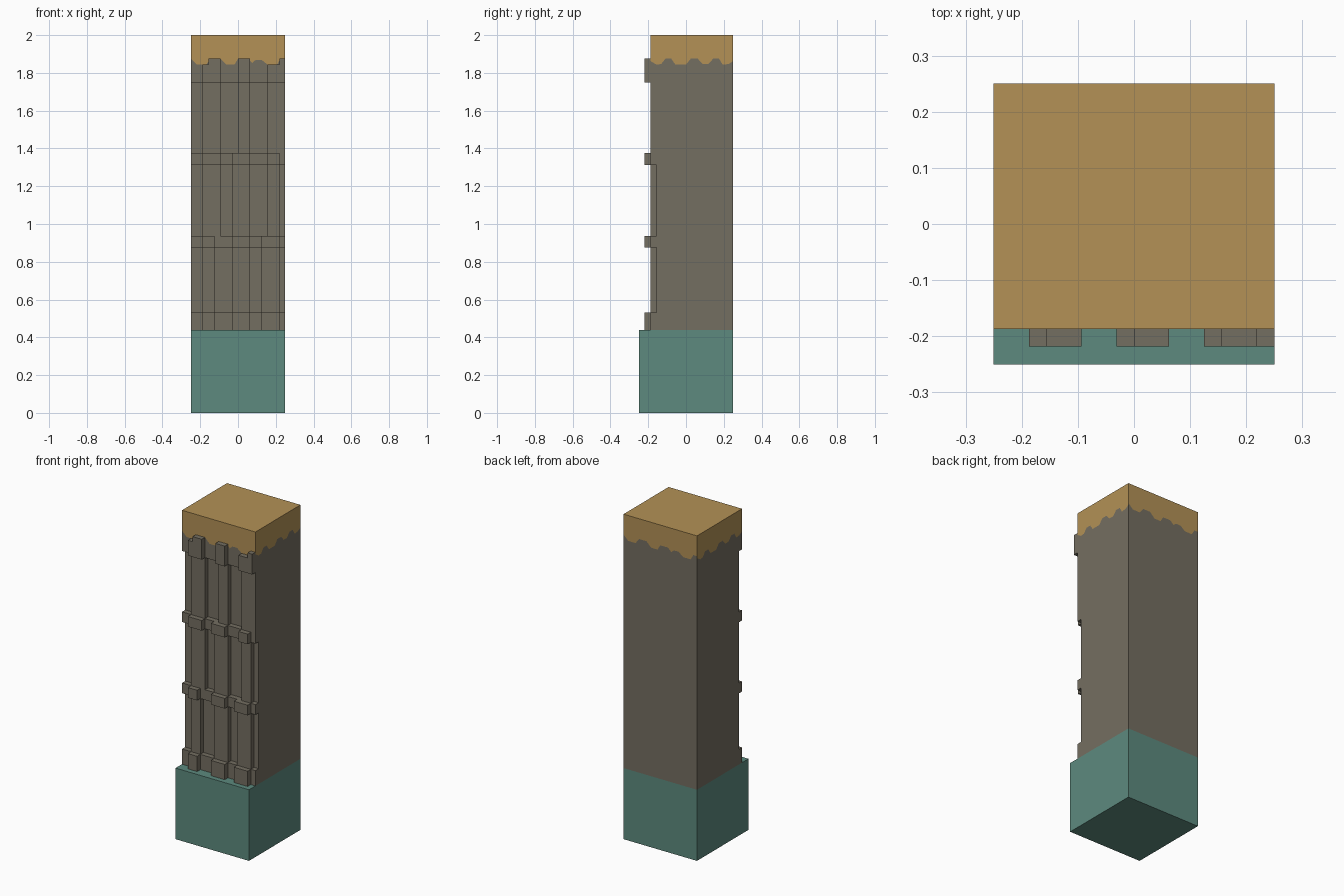
import bpy, bmesh

if "Cube" in bpy.data.objects:
    bpy.data.objects.remove(bpy.data.objects["Cube"], do_unlink=True)

V = 1 / 32  # grid unit


def material(name, rgb):
    lin = [(c / 255 / 12.92) if c < 11 else ((c / 255 + 0.055) / 1.055) ** 2.4 for c in rgb]
    m = bpy.data.materials.new(name)
    m.use_nodes = True
    m.diffuse_color = (*lin, 1)
    m.node_tree.nodes["Principled BSDF"].inputs["Base Color"].default_value = (*lin, 1)
    return m


STONE = material("brown stone", (116, 110, 97))
TEAL = material("teal base", (93, 138, 126))
TAN = material("tan cap", (179, 145, 86))


def finish(name, bm, mats):
    me = bpy.data.meshes.new(name)
    bm.to_mesh(me)
    bm.free()
    for m in mats:
        me.materials.append(m)
    ob = bpy.data.objects.new(name, me)
    bpy.context.collection.objects.link(ob)
    return ob


def box(name, x, y, z, mat):
    """Box from grid-unit ranges."""
    bm = bmesh.new()
    bmesh.ops.create_cube(bm, size=1)
    for v in bm.verts:
        v.co = [(r[0] if c < 0 else r[1]) * V for c, r in zip(v.co, (x, y, z))]
    return finish(name, bm, [mat])


# Base plinth and recessed column core
box("base", (-8, 8), (-8, 8), (0, 14), TEAL)
box("column_core", (-8, 8), (-5, 8), (14, 56), STONE)

# Vertical ribs in three storeys, each with a projecting band that follows them
storeys = [
    # rib z range, band z ranges, rib x ranges
    ((17, 28), [(14, 17), (28, 30)], [(-6, -4), (-1, 2), (4, 7)]),
    ((30, 42), [(42, 44)], [(-6, -3), (-1, 2), (5, 7)]),
    ((44, 56), [], [(-6, -3), (0, 2), (5, 8)]),
]
for s, (rib_z, bands, ribs) in enumerate(storeys, 1):
    for i, rx in enumerate(ribs, 1):
        box(f"rib_{s}_{i}", rx, (-6, -5), rib_z, STONE)
    for bz in bands:
        box(f"band_{bz[0]}", (-8, 8), (-6, -5), bz, STONE)
        for i, rx in enumerate(ribs, 1):
            box(f"band_block_{bz[0]}_{i}", rx, (-7, -6), bz, STONE)

# Top band blocks, stepped under the cap edge
for i, (x0, x1, top) in enumerate([(-6, -5, 59), (-5, -3, 60), (0, 2, 60),
                                   (5, 7, 59), (7, 8, 60)], 1):
    box(f"top_block_{i}", (x0, x1), (-7, -6), (56, top), STONE)

# Cap: walls split along a scalloped line, stone below and tan above
front_wave = [(0, 60), (1, 59), (2.6, 59), (3.4, 60), (5, 60), (6, 59), (7.4, 59),
              (8, 60), (9.7, 60), (10.4, 59.3), (11, 59.8), (12, 59.8), (13, 59),
              (14.6, 59), (15.2, 60), (16, 60)]
side_wave = [(0, 59.6), (1, 59), (1.8, 59.1), (2.5, 60), (3.5, 60), (4.2, 59), (6, 59),
             (6.8, 60), (8, 60), (8.8, 59.1), (9.8, 59.1), (10.6, 60), (11.6, 60),
             (12.2, 59), (13.2, 59.1), (14, 59.6)]
walls = [
    (front_wave, lambda t: (-8 + t, -6)),
    (side_wave, lambda t: (8, -6 + t)),
    (front_wave, lambda t: (8 - t, 8)),
    (side_wave, lambda t: (-8, 8 - t)),
]
bm = bmesh.new()
for wave, place in walls:
    for (t0, h0), (t1, h1) in zip(wave, wave[1:]):
        a, b = place(t0), place(t1)
        for idx, lo, hi in ((0, (56, 56), (h0, h1)), (1, (h0, h1), (64, 64))):
            pts = [(*a, lo[0]), (*b, lo[1]), (*b, hi[1]), (*a, hi[0])]
            f = bm.faces.new([bm.verts.new([c * V for c in p]) for p in pts])
            f.material_index = idx
for z, idx, corners in ((64, 1, [(-8, -6), (8, -6), (8, 8), (-8, 8)]),
                        (56, 0, [(-8, 8), (8, 8), (8, -6), (-8, -6)])):
    f = bm.faces.new([bm.verts.new((x * V, y * V, z * V)) for x, y in corners])
    f.material_index = idx
bmesh.ops.remove_doubles(bm, verts=bm.verts, dist=0.0005)
finish("cap", bm, [STONE, TAN])
